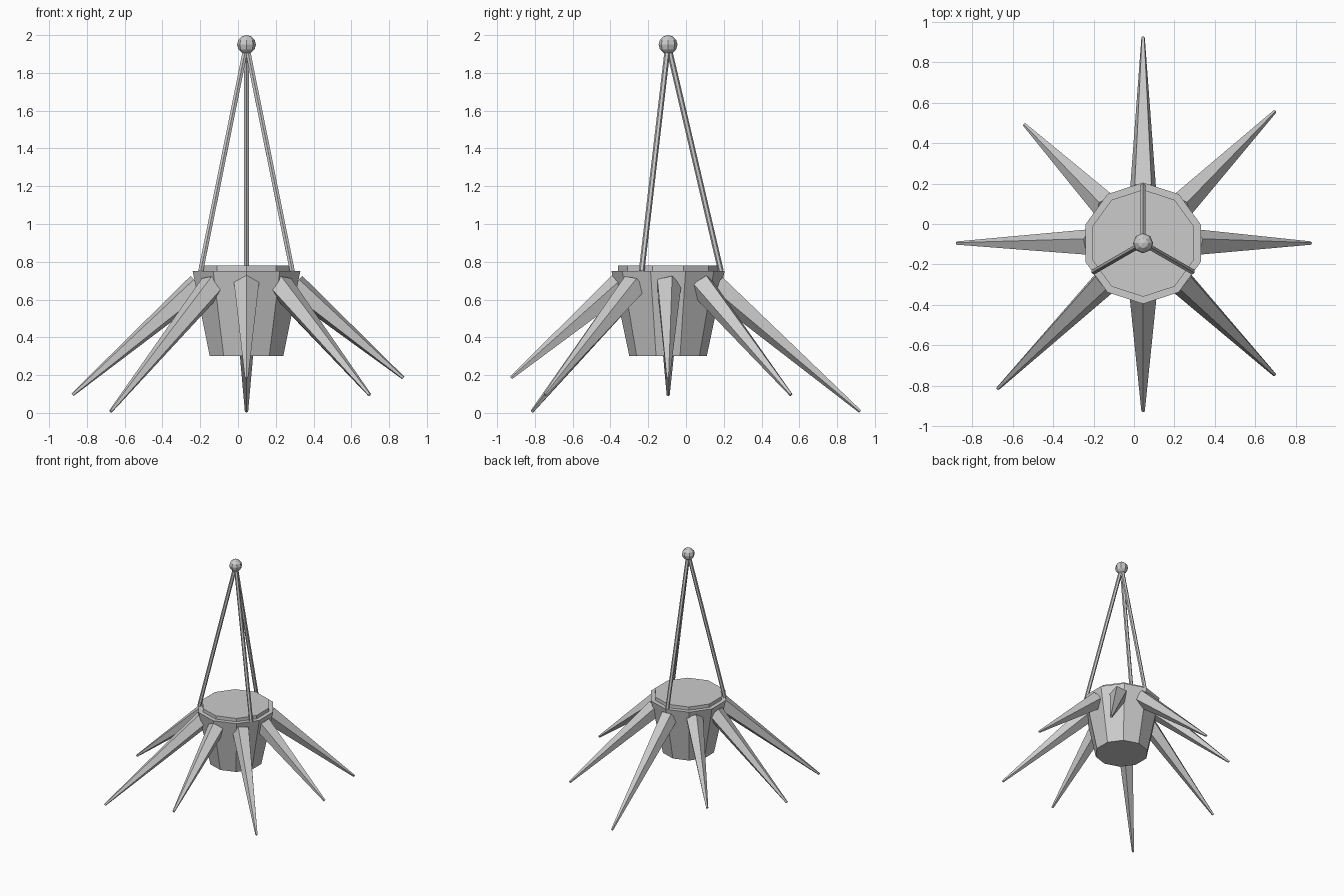
import bpy, bmesh
from math import sin, cos, radians
from mathutils import Vector, Matrix

if "Cube" in bpy.data.objects:
    bpy.data.objects.remove(bpy.data.objects["Cube"])

CX, CY = 0.045, -0.095  # centre of the pot


def polar(angle, r, z):
    a = radians(angle)
    return Vector((CX + r * cos(a), CY + r * sin(a), z))


def finish(name, bm):
    bmesh.ops.recalc_face_normals(bm, faces=bm.faces)
    me = bpy.data.meshes.new(name)
    bm.to_mesh(me)
    bm.free()
    ob = bpy.data.objects.new(name, me)
    bpy.context.collection.objects.link(ob)
    return ob


def frustum(name, p1, p2, r1, r2, sides):
    """Flat-shaded tapered prism between two points, first corner on local +Y."""
    axis = p2 - p1
    rot = Vector((0, 0, 1)).rotation_difference(axis)
    bm = bmesh.new()
    rings = []
    for p, r in ((p1, r1), (p2, r2)):
        rings.append([])
        for i in range(sides):
            a = radians(90 + 360 * i / sides)
            rings[-1].append(bm.verts.new(p + rot @ Vector((r * cos(a), r * sin(a), 0))))
    for i in range(sides):
        j = (i + 1) % sides
        bm.faces.new((rings[0][i], rings[0][j], rings[1][j], rings[1][i]))
    bm.faces.new(rings[0])
    bm.faces.new(rings[1])
    return finish(name, bm)


# Tapered ten-sided pot and the soil disc in its top
frustum("pot", polar(0, 0, 0.30), polar(0, 0, 0.752), 0.205, 0.30, 10)
frustum("soil", polar(0, 0, 0.70), polar(0, 0, 0.78), 0.265, 0.265, 10)

# Eight drooping five-sided leaves in three repeating lengths
tips = ((0.830, 0.185), (0.921, 0.096), (1.017, 0.008))
for i in range(8):
    r, z = tips[i % 3]
    frustum(f"leaf_{i + 1}", polar(45 * i, 0.252, 0.675), polar(45 * i, r, z), 0.07, 0.009, 5)

# Three hanging cords meeting at the top
for i in range(3):
    frustum(f"cord_{i + 1}", polar(90 + 120 * i, 0.28, 0.75), polar(0, 0, 1.95), 0.015, 0.015, 6)

# Knot ball
bm = bmesh.new()
bmesh.ops.create_uvsphere(bm, u_segments=8, v_segments=6, radius=0.05,
                          matrix=Matrix.Translation((CX, CY, 1.95)))
finish("hanging_knot", bm)
